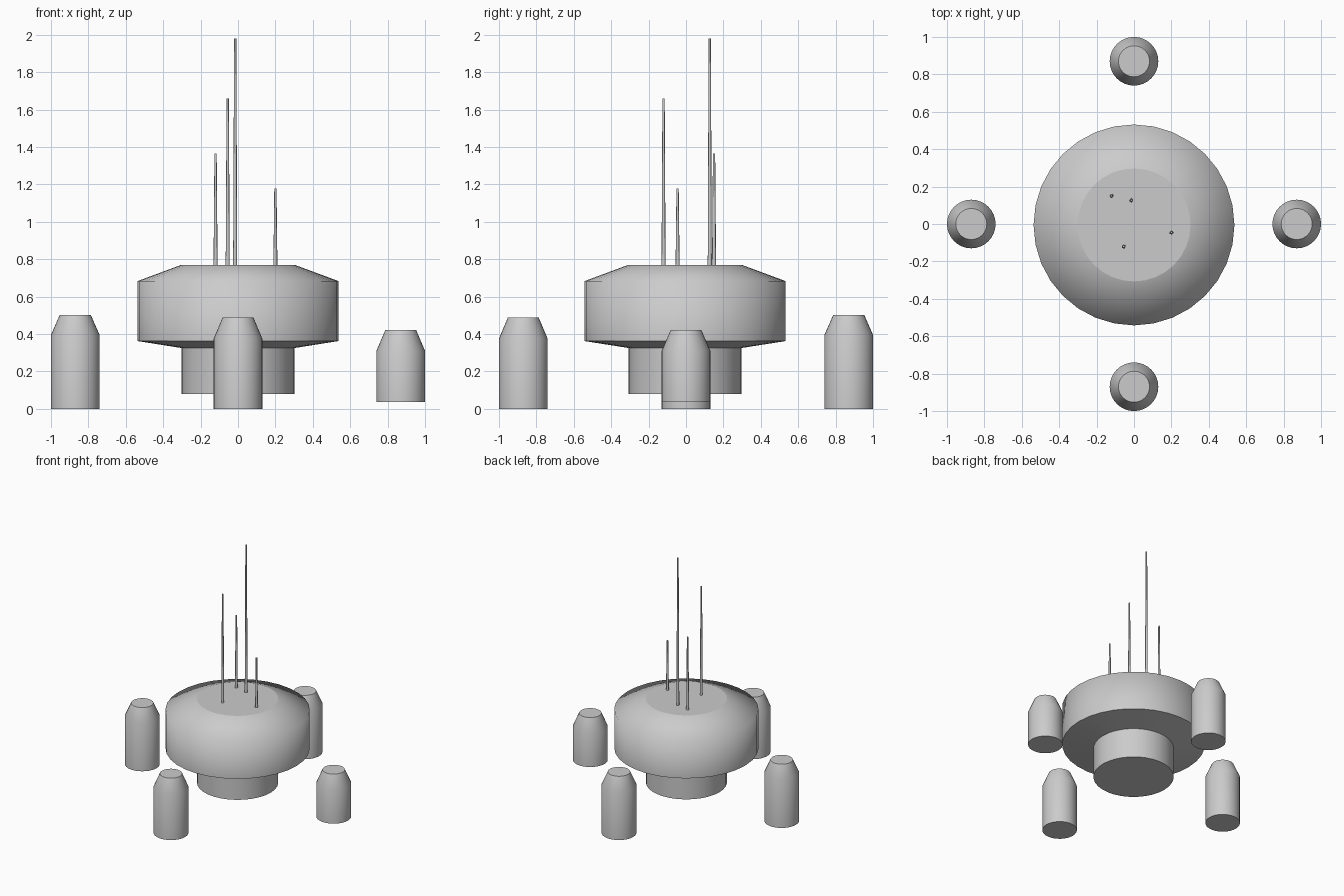
import bpy, bmesh, math

if "Cube" in bpy.data.objects:
    bpy.data.objects.remove(bpy.data.objects["Cube"])

grey = bpy.data.materials.new("grey")
grey.diffuse_color = (0.6, 0.6, 0.6, 1)
grey.use_nodes = True
grey.node_tree.nodes["Principled BSDF"].inputs["Base Color"].default_value = grey.diffuse_color


def lathe(name, x, y, profile, sides, turn=0.0):
    """Solid of revolution from (radius, z) pairs, bottom to top, with flat caps."""
    bm = bmesh.new()
    rings = []
    for r, z in profile:
        angles = [turn + 2 * math.pi * i / sides for i in range(sides)]
        rings.append([bm.verts.new((r * math.cos(a), r * math.sin(a), z)) for a in angles])
    for low, high in zip(rings, rings[1:]):
        for i in range(sides):
            j = (i + 1) % sides
            bm.faces.new((low[i], low[j], high[j], high[i])).smooth = True
    bm.faces.new(rings[0][::-1])
    bm.faces.new(rings[-1])
    bm.normal_update()
    # Rounded shoulders, crisp caps and underside
    for e in bm.edges:
        e.smooth = (all(f.smooth for f in e.link_faces)
                    and e.calc_face_angle() < math.radians(75))
    mesh = bpy.data.meshes.new(name)
    bm.to_mesh(mesh)
    bm.free()
    mesh.materials.append(grey)
    obj = bpy.data.objects.new(name, mesh)
    obj.location = (x, y, 0)
    bpy.context.collection.objects.link(obj)
    return obj


# Central hull: wide drum with a chamfered roof, on a narrower stem
lathe("hull", 0, -0.005, [(0.302, 0.325), (0.537, 0.362), (0.537, 0.683), (0.302, 0.77)], 32)
lathe("stem", 0, -0.005, [(0.302, 0.08), (0.302, 0.33)], 32)

# Four surrounding pods: x, y, bottom, shoulder, top
pods = {
    "left_pod": (-0.87, 0, 0.0, 0.395, 0.502),
    "right_pod": (0.87, 0, 0.035, 0.31, 0.42),
    "front_pod": (0, -0.87, 0.0, 0.375, 0.487),
    "back_pod": (0, 0.87, 0.0, 0.395, 0.502),
}
for name, (x, y, bottom, shoulder, top) in pods.items():
    lathe(name, x, y, [(0.13, bottom), (0.13, shoulder), (0.083, top)], 32)

# Thin tapered masts on the roof: x, y, top
masts = [(-0.12, 0.15, 1.365), (-0.015, 0.127, 1.98), (0.2, -0.045, 1.177), (-0.055, -0.12, 1.66)]
for i, (x, y, top) in enumerate(masts):
    lathe(f"mast_{i + 1}", x, y, [(0.011, 0.75), (0.006, top)], 8)
